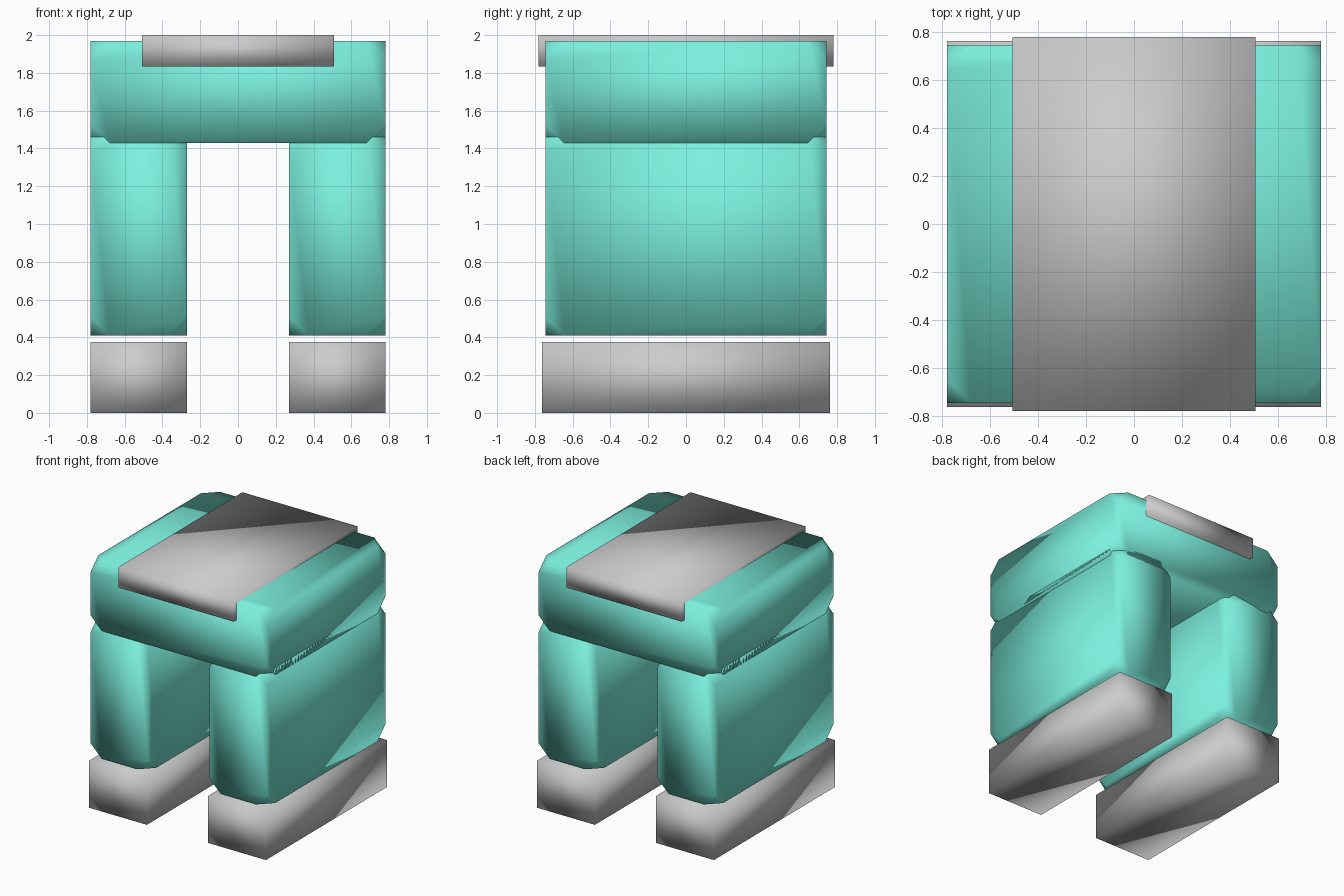
import bpy, bmesh

if "Cube" in bpy.data.objects:
    bpy.data.objects.remove(bpy.data.objects["Cube"])

teal = bpy.data.materials.new("teal")
teal.diffuse_color = (0.2, 0.87, 0.73, 1)
teal.use_nodes = True
teal.node_tree.nodes["Principled BSDF"].inputs["Base Color"].default_value = teal.diffuse_color


def block(name, lo, hi, cut=0.0, mat=None):
    """Smooth-shaded box between two corners, optionally with its vertices cut off."""
    bm = bmesh.new()
    bmesh.ops.create_cube(bm, size=1)
    for v in bm.verts:
        v.co = [(a + b) / 2 + c * (b - a) for a, b, c in zip(lo, hi, v.co)]
    if cut:
        bmesh.ops.bevel(bm, geom=bm.verts[:], offset=cut, offset_type='ABSOLUTE',
                        segments=1, profile=0.5, affect='VERTICES')
    bmesh.ops.recalc_face_normals(bm, faces=bm.faces)
    for f in bm.faces:
        f.smooth = True
    me = bpy.data.meshes.new(name)
    bm.to_mesh(me)
    bm.free()
    if mat:
        me.materials.append(mat)
    ob = bpy.data.objects.new(name, me)
    bpy.context.collection.objects.link(ob)
    return ob


# Upper body spanning both legs, with a plate wrapped over its top
block("upper_body", (-0.78, -0.745, 1.43), (0.78, 0.745, 1.97), 0.1, teal)
block("top_plate", (-0.507, -0.78, 1.835), (0.507, 0.78, 2.0))

# Legs with truncated corners, and separate feet below them
for side, x0, x1 in (("left", -0.78, -0.27), ("right", 0.27, 0.78)):
    block(side + "_leg", (x0, -0.745, 0.41), (x1, 0.745, 1.49), 0.1, teal)
    block(side + "_foot", (x0, -0.762, 0), (x1, 0.762, 0.375))
